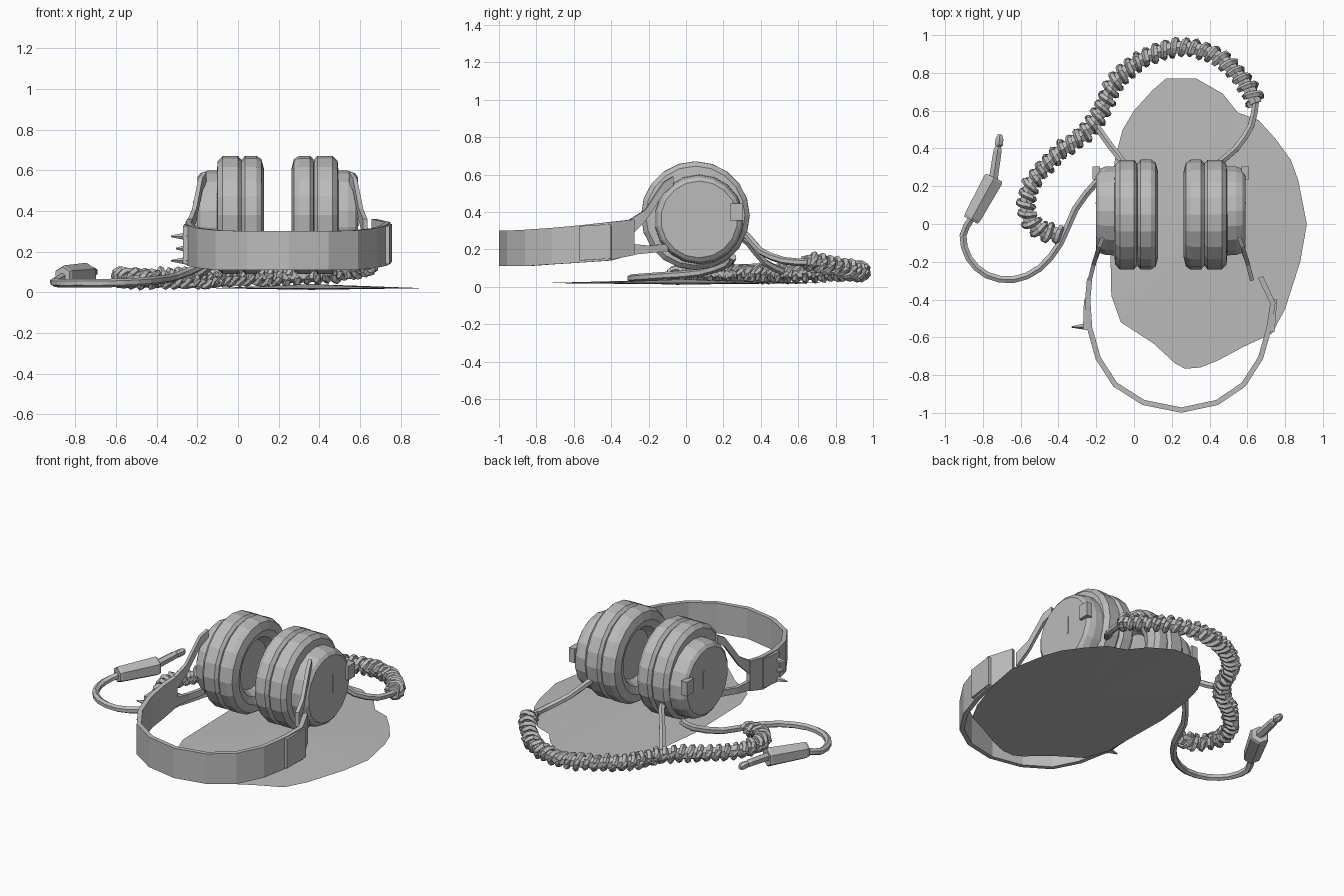
import bpy, bmesh, math, random
from mathutils import Vector

random.seed(4)
if "Cube" in bpy.data.objects:
    bpy.data.objects.remove(bpy.data.objects["Cube"], do_unlink=True)

grey = bpy.data.materials.new("plain grey")
grey.use_nodes = True
COL = (0.5, 0.5, 0.5, 1)
grey.diffuse_color = COL
grey.node_tree.nodes["Principled BSDF"].inputs["Base Color"].default_value = COL

MID = 0.195  # mirror plane between the two ear cups


def mirrored(x, side):
    return x if side < 0 else 2 * MID - x


def add(name, bm):
    bmesh.ops.recalc_face_normals(bm, faces=bm.faces)
    me = bpy.data.meshes.new(name)
    bm.to_mesh(me)
    bm.free()
    me.materials.append(grey)
    ob = bpy.data.objects.new(name, me)
    bpy.context.collection.objects.link(ob)
    return ob


def lathe(name, profile, side, cy, cz, n=20):
    """Spin (x, radius) points about an axis along x."""
    bm = bmesh.new()
    vs = [bm.verts.new((mirrored(x, side), cy, cz + r)) for x, r in profile]
    es = [bm.edges.new(p) for p in zip(vs, vs[1:])]
    bmesh.ops.spin(bm, geom=vs + es, cent=(0, cy, cz), axis=(1, 0, 0),
                   angle=2 * math.pi, steps=n, use_duplicate=False)
    bmesh.ops.remove_doubles(bm, verts=bm.verts, dist=0.0005)
    return add(name, bm)


def smooth_path(pts, steps=4):
    """Catmull-Rom points through the given path."""
    p = [Vector(v) for v in pts]
    p = [2 * p[0] - p[1]] + p + [2 * p[-1] - p[-2]]
    out = []
    for a, b, c, d in zip(p, p[1:], p[2:], p[3:]):
        for i in range(steps):
            t = i / steps
            out.append(0.5 * (2 * b + (c - a) * t + (2 * a - 5 * b + 4 * c - d) * t**2
                              + (3 * b - a - 3 * c + d) * t**3))
    return out + [p[-2]]


def tube(name, pts, radii, sides=6):
    """Sweep a round section; radii is one number or one per point."""
    pts = [Vector(v) for v in pts]
    if not isinstance(radii, (list, tuple)):
        radii = [radii] * len(pts)
    bm = bmesh.new()
    rings = []
    for i, (p, r) in enumerate(zip(pts, radii)):
        t = (pts[min(i + 1, len(pts) - 1)] - pts[max(i - 1, 0)]).normalized()
        u = t.cross((0, 0, 1)).normalized()
        w = u.cross(t)
        angles = [2 * math.pi * (k + 0.5) / sides for k in range(sides)]
        rings.append([bm.verts.new(p + r * (u * math.cos(a) + w * math.sin(a)))
                      for a in angles])
    for a, b in zip(rings, rings[1:]):
        for k in range(sides):
            j = (k + 1) % sides
            bm.faces.new((a[k], a[j], b[j], b[k]))
    bm.faces.new(rings[0])
    bm.faces.new(rings[-1])
    return add(name, bm)


def ribbon(name, pts, thick):
    """Upright strip through (x, y, z low, z high) points."""
    bm = bmesh.new()
    cols = [(bm.verts.new((x, y, a)), bm.verts.new((x, y, b))) for x, y, a, b in pts]
    for p, q in zip(cols, cols[1:]):
        bm.faces.new((p[0], q[0], q[1], p[1]))
    ob = add(name, bm)
    mod = ob.modifiers.new("thickness", "SOLIDIFY")
    mod.thickness = thick
    mod.offset = 0
    return ob


def box(name, centre, size):
    bm = bmesh.new()
    bmesh.ops.create_cube(bm, size=1)
    for v in bm.verts:
        v.co = Vector(centre) + Vector(a * b for a, b in zip(v.co, size))
    return add(name, bm)


# Ear cups, caps, clips and fork arms on both sides
cushion = [(.06, 0), (.06, .15), (.11, .18), (.128, .225), (.115, .275), (.09, .291),
           (.035, .291), (.018, .272), (.015, .2)]
shell = [(.018, .2), (.016, .272), (.0, .29), (-.075, .29), (-.1, .265), (-.105, .2), (-.105, 0)]
cap = [(-.09, .24), (-.15, .238), (-.185, .225), (-.2, .205), (-.2, 0)]
for side, word in ((-1, "right"), (1, "left")):
    lathe(word + "_ear_cushion", cushion, side, .05, .38)
    lathe(word + "_ear_shell", shell, side, .05, .38)
    lathe(word + "_ear_cap", cap, side, .07, .36, 18)
    box(word + "_cap_clip", (mirrored(-.2, side), .27, .40), (.04, .07, .09))
    box(word + "_cap_slot", (mirrored(-.2, side), .11, .38), (.008, .01, .11))
    hinge = (mirrored(-.235, side), -.30)
    ribbon(word + "_upper_arm", [(*hinge, .27, .36), (mirrored(-.215, side), -.22, .35, .41),
                                 (mirrored(-.185, side), -.12, .50, .56),
                                 (mirrored(-.165, side), -.07, .54, .59)], .022)
    ribbon(word + "_lower_arm", [(*hinge, .17, .23), (mirrored(-.21, side), -.2, .18, .22),
                                 (mirrored(-.17, side), -.1, .19, .23)], .022)

# Headband
ribbon("headband", [(-.235, -.29, .17, .36), (-.245, -.40, .14, .345), (-.235, -.55, .13, .33),
                    (-.19, -.71, .12, .315), (-.1, -.85, .11, .305), (.05, -.945, .11, .30),
                    (.25, -.985, .11, .30), (.44, -.945, .11, .30), (.58, -.85, .11, .305),
                    (.67, -.71, .12, .315), (.715, -.55, .13, .33), (.735, -.42, .14, .345),
                    (.67, -.28, .17, .36)], .028)
ribbon("right_band_slider", [(-.25, -.40, .15, .335), (-.255, -.56, .14, .325)], .03)
ribbon("left_band_slider", [(.745, -.40, .15, .335), (.732, -.57, .14, .325)], .025)

# Small spikes on the right side of the band
for z, length in ((.275, .08), (.215, .055), (.155, .08)):
    tube("band_spike", [(-.245, -.54, z), (-.25 - length, -.545, z)], [.022, .004], 5)

# Thin base sheet with a slight crown
outline = [(.17, .77), (.33, .77), (.47, .69), (.55, .59), (.66, .55), (.75, .45), (.83, .34),
           (.87, .23), (.915, 0), (.88, -.2), (.80, -.45), (.73, -.58), (.58, -.65), (.45, -.72),
           (.35, -.76), (.27, -.766), (.22, -.74), (.1, -.63), (-.07, -.52), (-.12, -.38),
           (-.13, .1), (-.1, .35), (-.06, .5), (0, .6), (.1, .71)]
bm = bmesh.new()
rim = [bm.verts.new((x, y, .02)) for x, y in outline]
top, low = bm.verts.new((.36, 0, .04)), bm.verts.new((.36, 0, .012))
for a, b in zip(rim, rim[1:] + rim[:1]):
    bm.faces.new((a, b, top))
    bm.faces.new((b, a, low))
add("base_sheet", bm)

# Coiled cable: a core with a helix wound round it
route = smooth_path([(-.39, -.05, .06), (-.49, -.035, .065), (-.565, .05, .07), (-.55, .2, .07),
                     (-.42, .36, .07), (-.26, .48, .07), (-.17, .6, .07), (-.12, .72, .075),
                     (-.03, .82, .08), (.1, .9, .08), (.25, .935, .08), (.42, .9, .09),
                     (.54, .8, .11), (.62, .7, .13), (.645, .64, .135)], 16)
tube("coil_core", route[::4], .036)
helix, phase = [], 0
for i in range(len(route) - 1):
    step = route[i + 1] - route[i]
    u = step.cross((0, 0, 1)).normalized()
    w = u.cross(step).normalized()
    for k in range(2):
        phase += step.length / 2 / .052 * 2 * math.pi
        r = .037 + random.uniform(-.006, .006)
        helix.append(route[i] + step * k / 2 + r * (u * math.cos(phase) + w * math.sin(phase)))
tube("coil_winding", helix, .018, 5)

# Plain cables
tube("left_cup_cable", smooth_path([(.645, .65, .13), (.62, .52, .14), (.54, .40, .19),
                                    (.46, .33, .27), (.43, .27, .30)], 2), .02)
tube("right_cup_cable", smooth_path([(-.2, .52, .08), (-.13, .42, .13), (-.06, .33, .24),
                                     (-.04, .27, .28)], 2), .02)
tube("plug_cable", smooth_path([(-.86, .03, .075), (-.905, -.06, .05), (-.875, -.18, .045),
                                (-.78, -.27, .045), (-.64, -.295, .045), (-.5, -.235, .05),
                                (-.39, -.1, .06), (-.31, .08, .075), (-.2, .22, .12),
                                (-.14, .25, .16)], 2), .021)

# Plug
tube("plug_body", [(-.863, .02, .08), (-.855, .035, .08), (-.745, .235, .085), (-.74, .245, .085)],
     [.045, .052, .06, .054], 6)
tube("plug_pin", [(-.745, .235, .09), (-.722, .39, .1), (-.718, .41, .1), (-.715, .42, .1),
                  (-.712, .45, .1), (-.71, .475, .1)], [.027, .025, .016, .024, .024, .012], 6)
